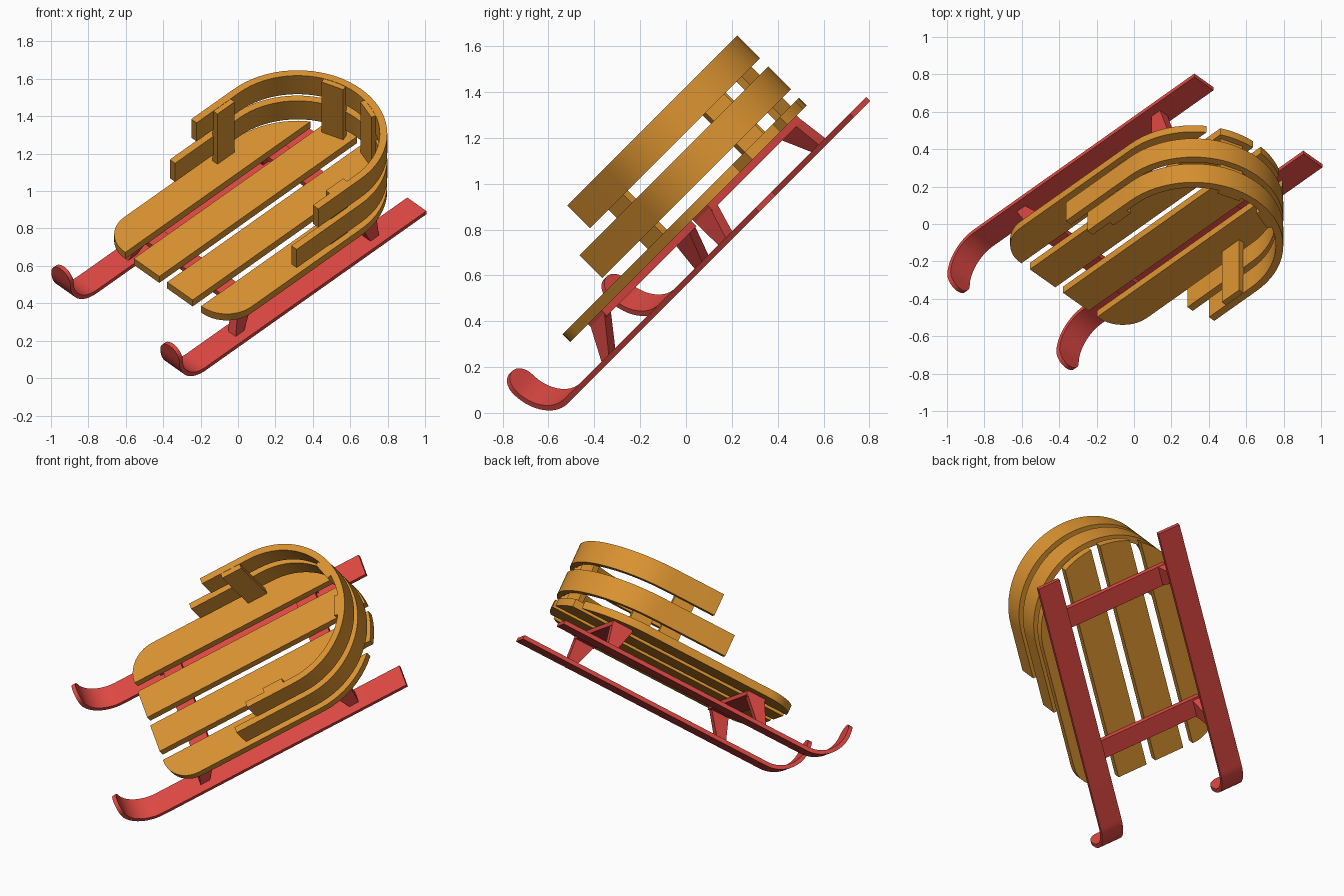
import bpy, bmesh, math
from mathutils import Matrix, Vector

cube = bpy.data.objects.get("Cube")
if cube:
    bpy.data.objects.remove(cube, do_unlink=True)

# The sled is built level (x across, y along, z up), then tilted by this frame
across = Vector((math.sqrt(0.5), -0.5, -0.5))
along = Vector((math.sqrt(0.5), 0.5, 0.5))
up = across.cross(along)
frame = Matrix((across, along, up)).transposed().to_4x4()
frame.translation = across * -0.37


def material(name, rgb):
    m = bpy.data.materials.new(name)
    m.use_nodes = True
    m.diffuse_color = (*rgb, 1)
    m.node_tree.nodes["Principled BSDF"].inputs["Base Color"].default_value = (*rgb, 1)
    return m


wood = material("warm wood", (0.70, 0.29, 0.03))
red = material("red paint", (0.73, 0.065, 0.055))


def finish(name, bm, mat, thickness=0):
    mesh = bpy.data.meshes.new(name)
    bm.to_mesh(mesh)
    bm.free()
    mesh.materials.append(mat)
    obj = bpy.data.objects.new(name, mesh)
    bpy.context.collection.objects.link(obj)
    obj.matrix_world = frame
    if thickness:
        solid = obj.modifiers.new("thickness", 'SOLIDIFY')
        solid.thickness = thickness
        solid.offset = -1
        bpy.context.view_layer.objects.active = obj
        bpy.ops.object.modifier_apply(modifier=solid.name)
    obj.data.shade_smooth()
    obj.data.set_sharp_from_angle(angle=math.radians(32))
    return obj


def prism(name, outline, z0, z1, mat, top=None):
    """Solid between an outline at z0 and the same (or another) outline at z1."""
    bm = bmesh.new()
    low = [bm.verts.new((x, y, z0)) for x, y in outline]
    high = [bm.verts.new((x, y, z1)) for x, y in (top or outline)]
    bm.faces.new(low)
    bm.faces.new(high)
    for i in range(len(low)):
        j = (i + 1) % len(low)
        bm.faces.new((low[i], low[j], high[j], high[i]))
    bmesh.ops.recalc_face_normals(bm, faces=bm.faces)
    return finish(name, bm, mat)


def arc(cx, cy, r, a0, a1, n):
    steps = [math.radians(a0 + (a1 - a0) * i / n) for i in range(n + 1)]
    return [(cx + r * math.cos(a), cy + r * math.sin(a)) for a in steps]


def rect(x0, x1, y0, y1):
    return [(x0, y0), (x1, y0), (x1, y1), (x0, y1)]


def mirror(points, side):
    return [(side * x, y) for x, y in points]


RADIUS, BACK, FRONT = 0.48, 0.82, -0.195   # rounded seat back and front edge
sides = (("left", 1), ("right", -1))


# Seat slats, trimmed to the round back; the outer ones have round front corners
def slat(x0, x1, corner):
    a0, a1 = (math.degrees(math.acos(x / RADIUS)) for x in (x1, x0))
    points = arc(0, BACK, RADIUS, a0, a1, 10) + [(x0, FRONT)]
    if corner:
        return points + arc(x1 - corner, FRONT + corner, corner, -90, 0, 10)
    return points + [(x1, FRONT)]


for word, s in sides:
    prism(f"inner_slat_{word}", mirror(slat(0.03, 0.222, 0), s), 0.575, 0.624, wood)
    prism(f"outer_slat_{word}", mirror(slat(0.287, RADIUS, 0.185), s), 0.575, 0.624, wood)

# Bent rails round the back
for word, start, z in (("lower", 0.334, 0.675), ("upper", 0.497, 0.866)):
    outer = arc(0, BACK, RADIUS, 0, 180, 36)
    inner = arc(0, BACK, RADIUS - 0.04, 180, 0, 36)
    ends = [(-RADIUS, start), (0.04 - RADIUS, start)]
    outline = outer + ends + inner + mirror(ends[::-1], -1)
    prism(f"{word}_rail", outline, z, z + 0.14, wood)

# Posts holding the rails
for word, s in sides:
    side_post = rect(0.41, 0.447, 0.625, 0.755)
    prism(f"side_post_{word}", mirror(side_post, s), 0.6, 1.004, wood)
    turn = Matrix.Rotation(math.radians(-18), 2)
    back_post = [turn @ Vector(p) for p in rect(-0.065, 0.065, 0.41, 0.447)]
    back_post = [(p.x, p.y + BACK) for p in back_post]
    prism(f"back_post_{word}", mirror(back_post, s), 0.6, 1.004, wood)

# Crossbars and splayed, tapered legs
for word, bar, foot in (("front", (-0.02, 0.10), (-0.085, -0.025)),
                        ("back", (0.89, 1.02), (0.94, 1.0))):
    prism(f"{word}_crossbar", rect(-0.39, 0.39, *bar), 0.544, 0.576, red)
    for side, s in sides:
        prism(f"{word}_leg_{side}", mirror(rect(0.38, 0.437, *foot), s), 0.41, 0.56, red,
              top=mirror(rect(0.338, 0.39, *bar), s))

# Runners with a curled, round-ended tip
HALF, CURL, BASE, BEND = 0.072, 0.2, 0.393, -0.357
rows = [(1.31, BASE, HALF)]
rows += [(y, z, HALF) for y, z in arc(BEND, BASE + CURL, CURL, 270, 180, 18)]
rows += [(BEND - CURL, BASE + CURL + HALF * math.sin(a), max(HALF * math.cos(a), 0.004))
         for a in (math.pi / 2 * i / 8 for i in range(1, 9))]
for word, s in sides:
    bm = bmesh.new()
    pairs = [[bm.verts.new((s * 0.412 + e * h, y, z)) for e in (-1, 1)] for y, z, h in rows]
    for (a0, b0), (a1, b1) in zip(pairs, pairs[1:]):
        bm.faces.new((a0, b0, b1, a1))
    finish(f"runner_{word}", bm, red, thickness=0.025)
